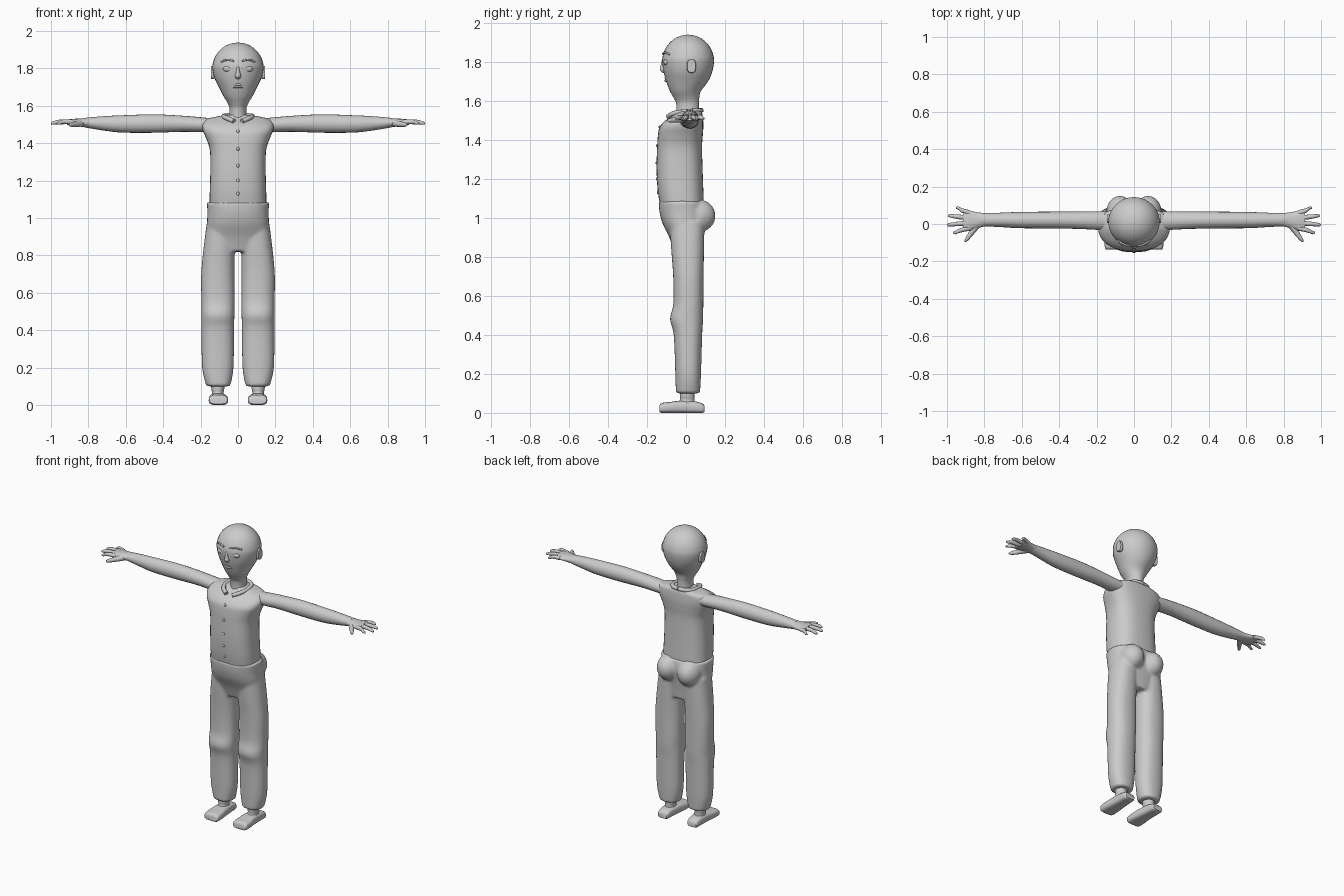
import bpy, bmesh, math
from mathutils import Vector, Matrix

ORDER = {'z': lambda t, a, b: (a, b, t), 'x': lambda t, a, b: (t, a, b), 'y': lambda t, a, b: (a, t, b)}


def spline(rings, steps):
    # Smoothly fill in between control rings
    out = []
    for i in range(len(rings) - 1):
        p = [rings[min(max(k, 0), len(rings) - 1)] for k in (i - 1, i, i + 1, i + 2)]
        for s in range(steps):
            u = s / steps
            out.append([0.5 * (2 * q + (r - o) * u + (2 * o - 5 * q + 4 * r - w) * u * u
                               + (3 * q - o - 3 * r + w) * u ** 3) for o, q, r, w in zip(*p)])
    return out + [list(rings[-1])]


def loft(bm, rings, axis='z', sides=24, power=2.0, steps=4):
    # Ring = (position, centre a, centre b, radius a, radius b)
    loops = []
    for t, a, b, ra, rb in spline(rings, steps):
        loop = []
        for k in range(sides):
            w = 2 * math.pi * k / sides
            c, s = math.cos(w), math.sin(w)
            c = math.copysign(abs(c) ** (2 / power), c)
            s = math.copysign(abs(s) ** (2 / power), s)
            loop.append(bm.verts.new(ORDER[axis](t, a + ra * c, b + rb * s)))
        loops.append(loop)
    for l0, l1 in zip(loops, loops[1:]):
        for k in range(sides):
            j = (k + 1) % sides
            bm.faces.new((l0[k], l0[j], l1[j], l1[k]))
    bm.faces.new(loops[0])
    bm.faces.new(loops[-1])


def ball(bm, pos, size, seg=20):
    bmesh.ops.create_uvsphere(bm, u_segments=seg, v_segments=seg // 2, radius=1,
                              matrix=Matrix.Translation(pos) @ Matrix.Diagonal((*size, 1)))


def finish(name, bm, mirror=False, angle=45):
    bmesh.ops.recalc_face_normals(bm, faces=bm.faces)
    me = bpy.data.meshes.new(name)
    bm.to_mesh(me)
    bm.free()
    ob = bpy.data.objects.new(name, me)
    bpy.context.collection.objects.link(ob)
    bpy.ops.object.select_all(action='DESELECT')
    ob.select_set(True)
    bpy.context.view_layer.objects.active = ob
    bpy.ops.object.shade_smooth_by_angle(angle=math.radians(angle))
    if mirror:
        ob.modifiers.new('mirror', 'MIRROR').use_mirror_merge = False
    return ob


def lofted(name, rings, mirror=False, **kw):
    bm = bmesh.new()
    loft(bm, rings, **kw)
    return finish(name, bm, mirror)


def tube(name, points, radius):
    cu = bpy.data.curves.new(name, 'CURVE')
    cu.dimensions = '3D'
    cu.bevel_depth = radius
    cu.bevel_resolution = 2
    cu.use_fill_caps = True
    sp = cu.splines.new('BEZIER')
    sp.bezier_points.add(len(points) - 1)
    for p, co in zip(sp.bezier_points, points):
        p.co = co
        p.handle_left_type = p.handle_right_type = 'AUTO'
    ob = bpy.data.objects.new(name, cu)
    bpy.context.collection.objects.link(ob)
    return ob


# Head and neck: round skull tapering through the jaw
skull = []
for k in range(7):
    w = math.radians(2 + k * 14.5)
    r = math.sin(w)
    skull.append((1.80 + 0.138 * math.cos(w), 0, 0.011, 0.137 * r, 0.133 * r))
lofted('head', skull + [
    (1.75, 0, 0.010, 0.126, 0.125), (1.70, 0, 0.006, 0.102, 0.108),
    (1.65, 0, -0.003, 0.077, 0.080), (1.615, 0, 0.002, 0.056, 0.066),
    (1.58, 0, 0.008, 0.045, 0.058), (1.50, 0, 0.010, 0.050, 0.060)], sides=32)

# Ears
lofted('ear', [(0.118, 0.028, 1.775, 0.015, 0.026), (0.134, 0.028, 1.777, 0.023, 0.035),
               (0.145, 0.028, 1.778, 0.021, 0.033)], True, axis='x', sides=16, power=3, steps=2)

# Eyes, brows, nose and lips
bm = bmesh.new()
ball(bm, (0.053, -0.098, 1.797), (0.027, 0.018, 0.017))
finish('eye', bm, True)
for s in (-1, 1):
    tube('brow', [(s * 0.022, -0.119, 1.84), (s * 0.055, -0.108, 1.846), (s * 0.09, -0.084, 1.836)], 0.005)
lofted('nose', [(1.815, 0, -0.112, 0.007, 0.010), (1.78, 0, -0.115, 0.011, 0.015),
                (1.757, 0, -0.114, 0.017, 0.020), (1.742, 0, -0.108, 0.008, 0.010)], sides=16)
for z, d in ((1.714, 0.0), (1.702, -0.002)):
    tube('lip', [(-0.026, -0.092 + d, z - 0.001), (0, -0.104 + d, z), (0.026, -0.092 + d, z - 0.001)], 0.006)

# Sleeveless shirt
lofted('shirt', [
    (1.06, 0, -0.020, 0.152, 0.112), (1.14, 0, -0.028, 0.151, 0.117), (1.25, 0, -0.033, 0.148, 0.118),
    (1.36, 0, -0.033, 0.150, 0.115), (1.42, 0, -0.029, 0.168, 0.115), (1.465, 0, -0.023, 0.187, 0.112),
    (1.50, 0, -0.008, 0.190, 0.096), (1.528, 0, 0.012, 0.168, 0.073), (1.543, 0, 0.018, 0.110, 0.062),
    (1.550, 0, 0.015, 0.060, 0.055)], sides=36, power=2.6)

# Collar flaps around the neck, open in front
for s in (-1, 1):
    tube('collar', [(s * 0.022, -0.092, 1.518), (s * 0.062, -0.062, 1.535), (s * 0.078, 0.0, 1.543),
                    (s * 0.055, 0.06, 1.548), (0, 0.078, 1.550)], 0.013)

# Shirt buttons
bm = bmesh.new()
for z, y in ((1.465, -0.136), (1.37, -0.148), (1.28, -0.151), (1.20, -0.149), (1.13, -0.145)):
    ball(bm, (0, y, z), (0.009, 0.005, 0.009), 12)
finish('buttons', bm)

# Arms
lofted('arm', [
    (0.13, 0.018, 1.495, 0.050, 0.036), (0.20, 0.018, 1.499, 0.049, 0.040), (0.30, 0.020, 1.504, 0.046, 0.043),
    (0.45, 0.021, 1.505, 0.045, 0.049), (0.62, 0.021, 1.503, 0.043, 0.046), (0.72, 0.022, 1.506, 0.038, 0.038),
    (0.80, 0.023, 1.509, 0.036, 0.028), (0.825, 0.022, 1.510, 0.037, 0.024)], True, axis='x', sides=20)

# Hands: palm, four spread fingers and thumb
bm = bmesh.new()
loft(bm, [(0.79, 0.023, 1.510, 0.034, 0.027), (0.84, 0.020, 1.510, 0.043, 0.022),
          (0.885, 0.018, 1.512, 0.055, 0.018), (0.915, 0.018, 1.512, 0.052, 0.014)], axis='x')
for y0, x1, y1 in ((0.060, 0.953, 0.086), (0.033, 0.995, 0.044), (0.005, 1.0, -0.004), (-0.022, 0.968, -0.046)):
    ym = y0 + (y1 - y0) * 0.5
    xm = 0.89 + (x1 - 0.89) * 0.5
    loft(bm, [(0.88, y0, 1.512, 0.014, 0.013), (xm, ym, 1.515, 0.012, 0.012),
              (x1 - 0.012, y1, 1.508, 0.009, 0.009), (x1, y1, 1.505, 0.004, 0.004)], axis='x', sides=12)
loft(bm, [(0.0, 0.835, 1.507, 0.025, 0.018), (-0.045, 0.866, 1.502, 0.018, 0.015),
          (-0.082, 0.893, 1.499, 0.012, 0.011), (-0.095, 0.900, 1.498, 0.005, 0.005)], axis='y', sides=12)
finish('hand', bm, True)

# Trousers: pelvis, seat and legs fused into one skin
bm = bmesh.new()
loft(bm, [(1.085, 0, -0.020, 0.167, 0.120), (1.03, 0, -0.014, 0.164, 0.122), (0.97, 0, -0.010, 0.166, 0.110),
          (0.90, 0, 0.002, 0.165, 0.088), (0.82, 0, 0.012, 0.130, 0.070)], sides=36, power=2.3)
for s in (-1, 1):
    ball(bm, (s * 0.075, 0.062, 1.01), (0.074, 0.090, 0.085))
    loft(bm, [(0.98, s * 0.088, 0.005, 0.078, 0.090), (0.85, s * 0.100, 0.008, 0.083, 0.085),
              (0.70, s * 0.108, 0.012, 0.089, 0.078), (0.56, s * 0.107, 0.012, 0.089, 0.077),
              (0.48, s * 0.107, 0.003, 0.088, 0.085), (0.40, s * 0.108, 0.010, 0.087, 0.073),
              (0.20, s * 0.108, 0.011, 0.084, 0.066), (0.10, s * 0.105, 0.010, 0.064, 0.062)], sides=28, power=2.3)
trousers = finish('trousers', bm)
remesh = trousers.modifiers.new('fuse', 'REMESH')
remesh.mode = 'VOXEL'
remesh.voxel_size = 0.009
remesh.use_smooth_shade = True
smooth = trousers.modifiers.new('soften', 'SMOOTH')
smooth.factor = 0.5
smooth.iterations = 4

# Ankles and shoes
lofted('ankle', [(0.16, 0.108, 0.008, 0.036, 0.038), (0.09, 0.108, 0.006, 0.035, 0.038),
                 (0.065, 0.108, 0.006, 0.031, 0.038), (0.03, 0.108, 0.0, 0.040, 0.050)], True, sides=20)
lofted('shoe', [(-0.137, 0.105, 0.021, 0.044, 0.015), (-0.125, 0.105, 0.025, 0.051, 0.025),
                (-0.08, 0.105, 0.028, 0.051, 0.028), (-0.03, 0.105, 0.031, 0.046, 0.031),
                (0.04, 0.107, 0.030, 0.041, 0.030), (0.08, 0.108, 0.025, 0.038, 0.025),
                (0.095, 0.108, 0.021, 0.031, 0.016)], True, axis='y', sides=24, power=3.2)
